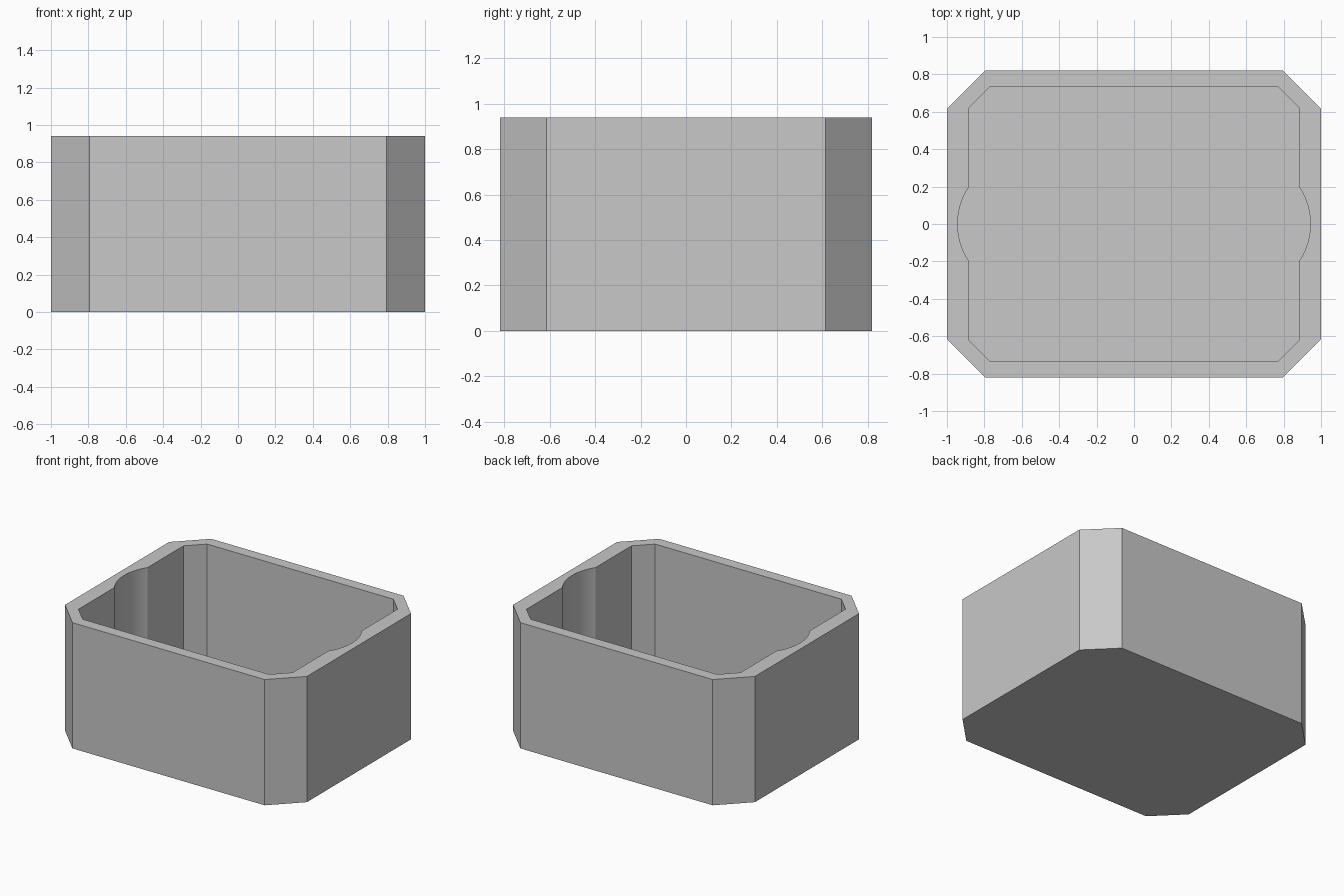
import bpy, bmesh, math

HEIGHT, FLOOR = 0.94, 0.08

cube = bpy.data.objects.get("Cube")
if cube:
    bpy.data.objects.remove(cube, do_unlink=True)

# Plain grey material
grey = bpy.data.materials.new("plain grey")
grey.use_nodes = True
colour = (0.58, 0.58, 0.58, 1)
grey.diffuse_color = colour
grey.node_tree.nodes["Principled BSDF"].inputs["Base Color"].default_value = colour


def mirrored(right_side):
    """Complete an outline from its right half, listed from front to back."""
    return right_side + [(-x, -y) for x, y in right_side]


def add_ring(bm, outline, z):
    return [bm.verts.new((x, y, z)) for x, y in outline]


def add_wall(bm, low, high):
    for i in range(len(low)):
        j = (i + 1) % len(low)
        bm.faces.new((low[i], low[j], high[j], high[i]))


# Outer outline with chamfered corners
outer = mirrored([(0.795, -0.82), (1, -0.615), (1, 0.615), (0.795, 0.82)])

# Inner outline with a shallow round finger recess at each end
half_chord, depth, wall_x = 0.195, 0.058, 0.885
radius = (half_chord ** 2 + depth ** 2) / (2 * depth)
centre_x = wall_x + depth - radius
sweep = math.asin(half_chord / radius)
steps = 24
angles = [sweep * (2 * i / steps - 1) for i in range(steps + 1)]
recess = [(centre_x + radius * math.cos(a), radius * math.sin(a)) for a in angles]
inner = mirrored([(0.77, -0.735), (wall_x, -0.62)] + recess
                 + [(wall_x, 0.62), (0.77, 0.735)])

# Open box: outer shell, cavity, floor and rim
bm = bmesh.new()
base = add_ring(bm, outer, 0)
outer_top = add_ring(bm, outer, HEIGHT)
floor = add_ring(bm, inner, FLOOR)
inner_top = add_ring(bm, inner, HEIGHT)
add_wall(bm, base, outer_top)
add_wall(bm, floor, inner_top)
bm.faces.new(base)
bm.faces.new(floor)
rim_edges = [e for e in bm.edges if all(v.co.z > HEIGHT - 0.001 for v in e.verts)]
bmesh.ops.triangle_fill(bm, edges=rim_edges, use_beauty=True, normal=(0, 0, 1))
bmesh.ops.recalc_face_normals(bm, faces=bm.faces[:])

mesh = bpy.data.meshes.new("open_box")
bm.to_mesh(mesh)
bm.free()
mesh.materials.append(grey)
box = bpy.data.objects.new("open_box", mesh)
bpy.context.collection.objects.link(box)

# Smooth the curved recesses, keep the corners crisp
bpy.ops.object.select_all(action="DESELECT")
box.select_set(True)
bpy.context.view_layer.objects.active = box
bpy.ops.object.shade_smooth_by_angle(angle=math.radians(20))
